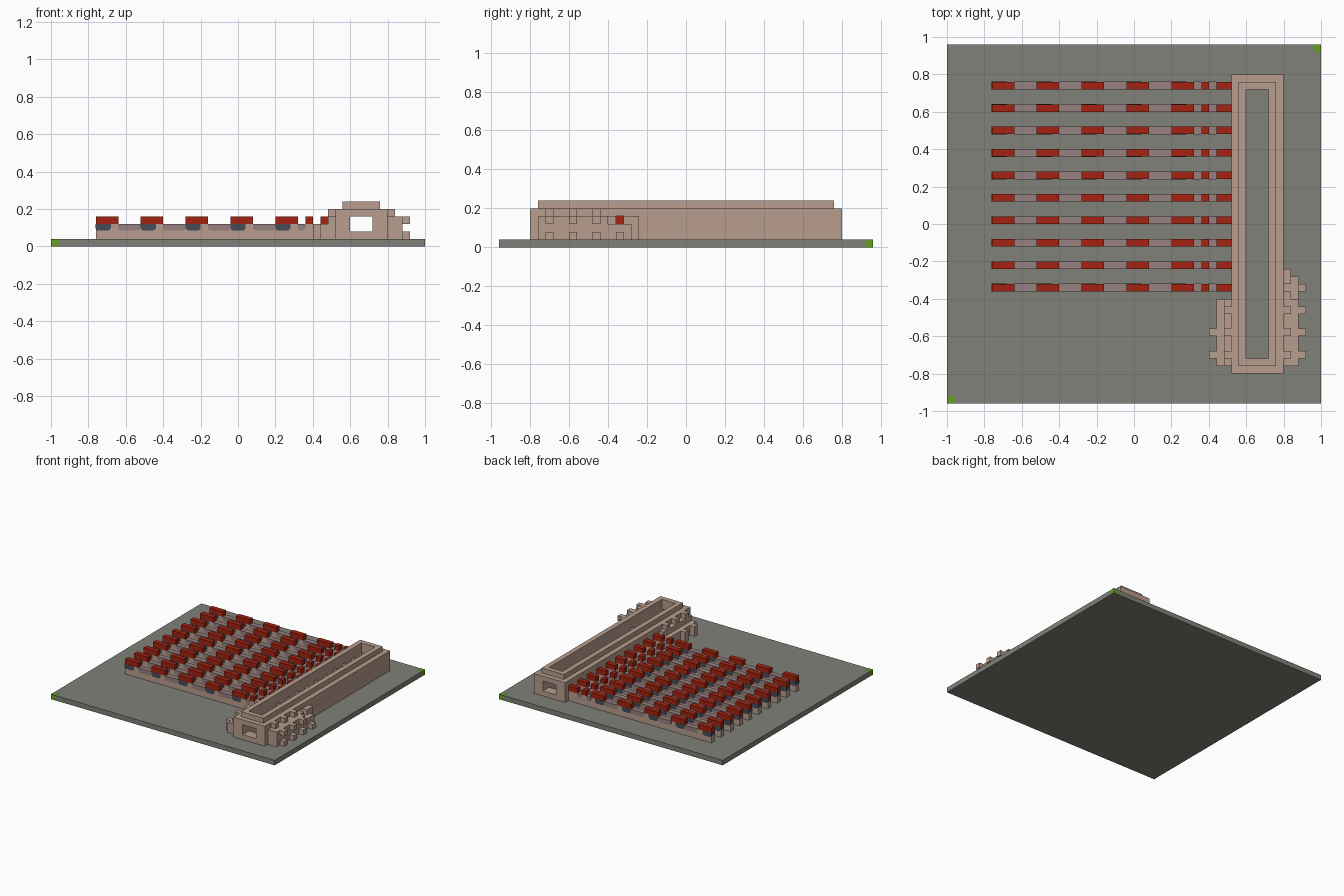
import bpy
import bmesh

U = 0.04  # block size; positions below are counted in blocks

cube = bpy.data.objects.get("Cube")
if cube:
    bpy.data.objects.remove(cube)


def material(name, rgb):
    m = bpy.data.materials.new(name)
    m.use_nodes = True
    m.diffuse_color = (*rgb, 1)
    m.node_tree.nodes["Principled BSDF"].inputs["Base Color"].default_value = (*rgb, 1)
    return m


TAN = material("sandstone", (0.48, 0.34, 0.27))
GREY = material("grey ground", (0.216, 0.22, 0.19))
RED = material("brick red", (0.376, 0.016, 0.005))
DARK = material("slate", (0.062, 0.07, 0.09))
MAUVE = material("mauve", (0.31, 0.216, 0.216))
GREEN = material("green", (0.127, 0.352, 0.013))


def prism(bm, profile, y0, y1):
    """Extrude an (x, z) outline from y0 to y1."""
    front = [bm.verts.new((x * U, y0 * U, z * U)) for x, z in profile]
    face = bm.faces.new(front)
    out = bmesh.ops.extrude_face_region(bm, geom=[face])
    moved = [v for v in out["geom"] if isinstance(v, bmesh.types.BMVert)]
    bmesh.ops.translate(bm, verts=moved, vec=(0, (y1 - y0) * U, 0))


def box(bm, x0, x1, y0, y1, z0, z1):
    prism(bm, [(x0, z0), (x1, z0), (x1, z1), (x0, z1)], y0, y1)


def finish(bm, name, mat):
    bmesh.ops.recalc_face_normals(bm, faces=bm.faces)
    mesh = bpy.data.meshes.new(name)
    bm.to_mesh(mesh)
    bm.free()
    mesh.materials.append(mat)
    bpy.context.collection.objects.link(bpy.data.objects.new(name, mesh))


# Ground slab and its two marked corners
bm = bmesh.new()
box(bm, -25, 25, -24, 24, 0, 1)
finish(bm, "ground_slab", GREY)
bm = bmesh.new()
e = 0.02
for s in (-1, 1):
    xs, ys = sorted((s * 24, s * (25 + e))), sorted((s * 23, s * (24 + e)))
    box(bm, *xs, *ys, 0, 1 + e)
finish(bm, "corner_markers", GREEN)

# Parallel rows: low wall, slate and mauve inlays, red caps
rows = [-9 + 3 * i for i in range(10)]
walls, slates, inlays, caps = (bmesh.new() for _ in range(4))


def inlay(bm, x, width, y):
    c = 0.3
    prism(bm, [(x - e, 3 + e), (x - e, 2.1 + c), (x + c, 2.1), (x + width - c, 2.1),
               (x + width + e, 2.1 + c), (x + width + e, 3 + e)], y - e, y + 1 + e)


for y in rows:
    box(walls, -19, 13, y, y + 1, 1, 3)
    for x in range(-19, 6, 6):
        box(caps, x, x + 3, y, y + 1, 3, 4)
        inlay(slates, x, 2, y)
    for x in range(-16, 3, 6):
        inlay(inlays, x, 3, y)
    for x in (8, 10):
        inlay(inlays, x, 1, y)
    box(caps, 9, 10, y, y + 1, 3, 4)
    box(caps, 11, 13, y, y + 1, 3, 4)
finish(walls, "row_walls", TAN)
finish(slates, "row_slate_blocks", DARK)
finish(inlays, "row_mauve_inlays", MAUVE)
finish(caps, "row_red_caps", RED)


# Long hall: side walls with small openings, windowed ends, raised rim
def pierced_wall(bm, x0, x1, holes):
    box(bm, x0, x1, -20, 20, 1, 3)
    box(bm, x0, x1, -20, 20, 4, 5)
    start = -20
    for y in holes:
        box(bm, x0, x1, start, y, 3, 4)
        start = y + 1
    box(bm, x0, x1, start, 20, 3, 4)


bm = bmesh.new()
pierced_wall(bm, 13, 15, rows)
pierced_wall(bm, 18, 20, rows[:1])
for y in (-20, 18):
    box(bm, 15, 18, y, y + 2, 1, 2)
    box(bm, 15, 18, y, y + 2, 4, 5)
finish(bm, "hall_walls", TAN)
bm = bmesh.new()
for x in (14, 18):
    box(bm, x, x + 1, -19, 19, 5, 6)
for y in (-19, 18):
    box(bm, 15, 18, y, y + 1, 5, 6)
finish(bm, "hall_rim", TAN)

# Stepped block cluster on the left side of the hall
bm = bmesh.new()
box(bm, 20, 21, -19, -6, 1, 3)
box(bm, 20, 21, -19, -9, 3, 4)
box(bm, 20, 21, -8, -6, 3, 4)
for y in (-18, -15, -12, -9):
    box(bm, 21, 22, y - 1, y + 2, 1, 3)
    box(bm, 22, 23, y, y + 1, 1, 2)
    if y != -9:
        box(bm, 20, 21, y, y + 1, 4, 5)
        box(bm, 21, 22, y - 1, y + 2, 3, 4)
        box(bm, 22, 23, y, y + 1, 3, 4)
finish(bm, "left_block_cluster", TAN)

# Smaller cluster on the right side
bm = bmesh.new()
box(bm, 12, 13, -19, -10, 1, 4)
box(bm, 11, 12, -19, -10, 1, 3)
for y in (-18, -15, -12):
    box(bm, 12, 13, y, y + 1, 4, 5)
for y in (-18, -15):
    box(bm, 10, 11, y, y + 1, 1, 3)
finish(bm, "right_block_cluster", TAN)
